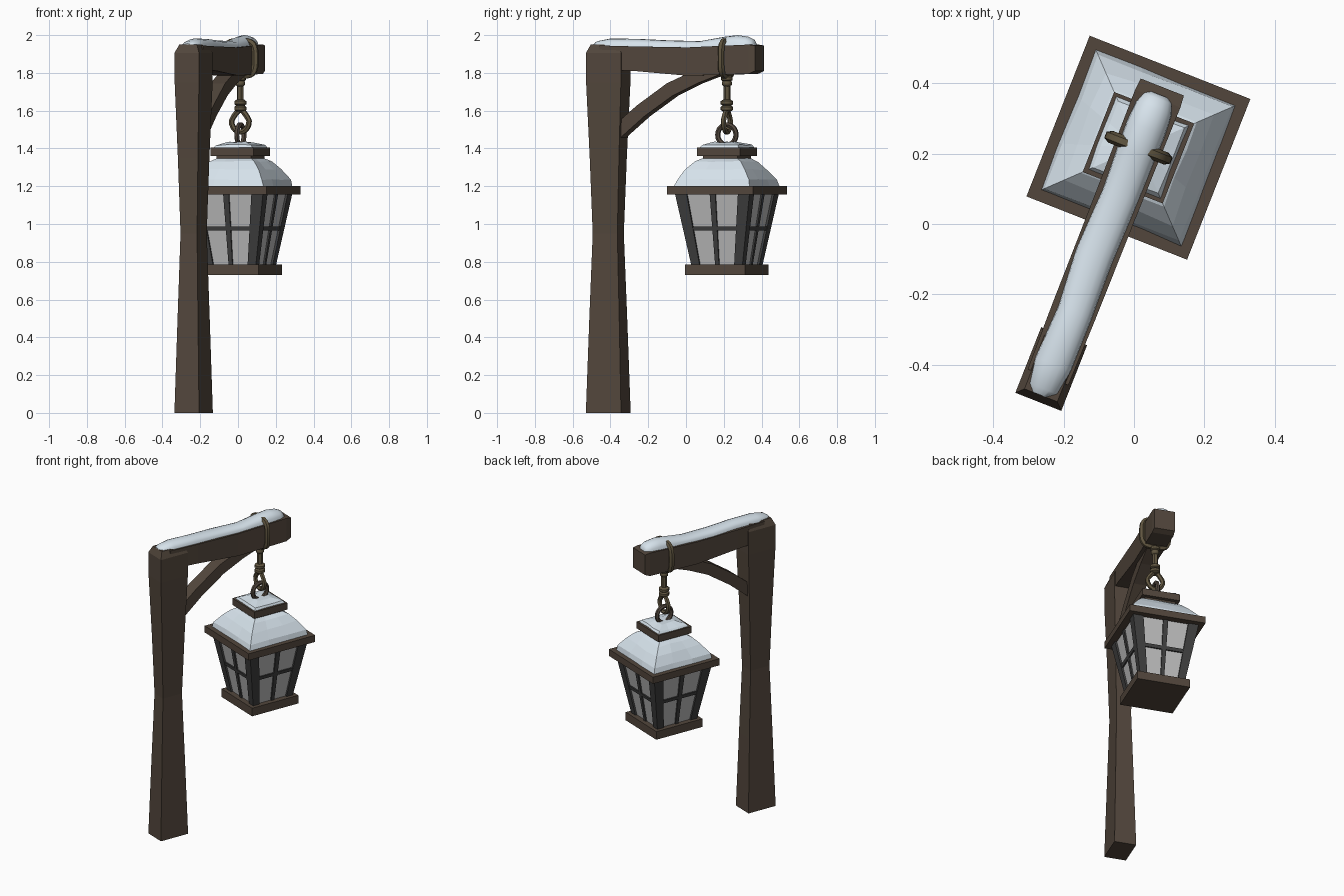
import bpy, bmesh, math, random
from mathutils import Matrix, Vector

if "Cube" in bpy.data.objects:
    bpy.data.objects.remove(bpy.data.objects["Cube"])

random.seed(4)
# Local frame: lantern axis is the origin, beam runs along local y
FRAME = Matrix.Translation((0.0125, 0.2165, 0)) @ Matrix.Rotation(math.radians(-21.5), 4, 'Z')


def material(name, rgb):
    m = bpy.data.materials.new(name)
    m.diffuse_color = (*rgb, 1)
    m.use_nodes = True
    m.node_tree.nodes["Principled BSDF"].inputs["Base Color"].default_value = m.diffuse_color
    return m


WOOD = material("wood", (0.085, 0.062, 0.045))
SNOW = material("snow", (0.68, 0.77, 0.84))
ROPE = material("rope", (0.115, 0.09, 0.05))
IRON = material("dark_frame", (0.05, 0.05, 0.05))
RING = material("ring_metal", (0.08, 0.06, 0.045))
GLASS = material("glass", (0.5, 0.5, 0.5))


def add(name, bm, mat):
    bmesh.ops.recalc_face_normals(bm, faces=bm.faces)
    me = bpy.data.meshes.new(name)
    bm.to_mesh(me)
    bm.free()
    ob = bpy.data.objects.new(name, me)
    bpy.context.collection.objects.link(ob)
    ob.matrix_world = FRAME
    me.materials.append(mat)
    return ob


def loft_into(bm, rings):
    """Bridge equal-length closed rings and cap both ends."""
    vs = [[bm.verts.new(p) for p in r] for r in rings]
    n = len(vs[0])
    for a, b in zip(vs, vs[1:]):
        for i in range(n):
            bm.faces.new((a[i], a[(i + 1) % n], b[(i + 1) % n], b[i]))
    bm.faces.new(vs[0][::-1])
    bm.faces.new(vs[-1])


def loft(name, rings, mat):
    bm = bmesh.new()
    loft_into(bm, rings)
    return add(name, bm, mat)


def rect(hx, hy, z, cy=0):
    return [(-hx, cy - hy, z), (hx, cy - hy, z), (hx, cy + hy, z), (-hx, cy + hy, z)]


def box(name, h, z0, z1, mat):
    return loft(name, [rect(h, h, z0), rect(h, h, z1)], mat)


def upright(hx, y0, z0, y1, z1):
    return [(-hx, y0, z0), (hx, y0, z0), (hx, y1, z1), (-hx, y1, z1)]


def smooth(ob, angle=50):
    bpy.ops.object.select_all(action='DESELECT')
    ob.select_set(True)
    bpy.context.view_layer.objects.active = ob
    bpy.ops.object.shade_smooth_by_angle(angle=math.radians(angle))


def tube(name, pts, r, mat, cyclic=True):
    cu = bpy.data.curves.new(name, 'CURVE')
    cu.dimensions = '3D'
    cu.bevel_depth, cu.bevel_resolution = r, 1
    cu.use_fill_caps = True
    sp = cu.splines.new('POLY')
    sp.points.add(len(pts) - 1)
    for p, q in zip(sp.points, pts):
        p.co = (*q, 1)
    sp.use_cyclic_u = cyclic
    ob = bpy.data.objects.new(name, cu)
    bpy.context.collection.objects.link(ob)
    ob.matrix_world = FRAME
    cu.materials.append(mat)
    bpy.ops.object.select_all(action='DESELECT')
    ob.select_set(True)
    bpy.context.view_layer.objects.active = ob
    bpy.ops.object.convert(target='MESH')
    smooth(bpy.context.object)


def oval(hw, zc, hz, axis, n=20, e=1.0):
    def p(c):
        return math.copysign(abs(c) ** e, c)
    out = []
    for i in range(n):
        a = 2 * math.pi * i / n
        w, z = hw * p(math.cos(a)), zc + hz * p(math.sin(a))
        out.append((w, 0, z) if axis == 'x' else (0, w, z))
    return out


# Waisted post with chamfered top
loft("post", [rect(hx, hy, z, -0.675) for hx, hy, z in (
    (.07, .10, 0), (.058, .085, .5), (.047, .07, .95), (.057, .083, 1.35),
    (.069, .099, 1.75), (.07, .10, 1.905), (.05, .08, 1.95))], WOOD)

# Beam
loft("beam", [upright(hx, y, z0, y, z1) for hx, y, z0, z1 in (
    (.062, -.70, 1.82, 1.945), (.065, -.50, 1.81, 1.94), (.066, -.2, 1.785, 1.935),
    (.069, .15, 1.795, 1.95), (.066, .185, 1.81, 1.945))], WOOD)

# Curved brace
loft("brace", [upright(.042, *p) for p in (
    (-.61, 1.44, -.61, 1.535), (-.454, 1.57, -.495, 1.628), (-.292, 1.68, -.325, 1.745),
    (-.152, 1.745, -.175, 1.81), (.0, 1.80, -.01, 1.825))], WOOD)

# Snow drift on the beam: half-round sections
rings = []
for y, w, top, off in ((-.755, .028, 1.955, -.004), (-.735, .045, 1.968, 0), (-.66, .056, 1.982, 0),
                       (-.5, .052, 1.98, .004), (-.33, .056, 1.972, -.004), (-.15, .054, 1.968, .002),
                       (-.02, .058, 1.99, 0), (.06, .06, 2.0, 0), (.12, .056, 1.992, 0),
                       (.15, .045, 1.978, 0), (.162, .028, 1.96, 0)):
    rings.append([(off + w * math.cos(a), y, 1.93 + (top - 1.93) * math.sin(a) ** .7 if math.sin(a) > 1e-6 else 1.93)
                  for a in [math.pi * i / 8 for i in range(9)]])
smooth(loft("beam_snow", rings, SNOW))

# Rope round the beam, hanging strand, knots and eye
tube("rope_loop", oval(.085, 1.877, .092, 'x', 28, .55), .018, ROPE)
tube("rope_strand", [(0, 0, 1.79), (0, 0, 1.59)], .018, ROPE, False)
for i, (z, r) in enumerate(((1.77, .03), (1.745, .026), (1.642, .033), (1.612, .033))):
    ob = loft("rope_knot_%d" % (i + 1), [
        [(k * r * math.cos(a), k * r * math.sin(a), z + dz) for a in [math.pi * j / 5 for j in range(10)]]
        for k, dz in ((.65, -.016), (1, -.008), (1, .008), (.65, .016))], ROPE)
    smooth(ob)
tube("rope_eye", [(x * (1 - .45 * max(0, (z - 1.545) / .06)), y, z) for x, y, z in oval(.05, 1.545, .058, 'x')],
     .015, ROPE)
tube("lantern_ring", oval(.052, 1.472, .054, 'y'), .014, RING)

# Lantern plates
box("cap_plate", .122, 1.36, 1.405, WOOD)
box("neck", .098, 1.33, 1.362, WOOD)
box("eave_plate", .245, 1.157, 1.202, WOOD)
box("base_plate", .17, .73, .785, WOOD)


# Lumpy snow on roof and cap: jittered square rings
def snow_ring(h, z, jit, n=3):
    c = [(-h, -h), (h, -h), (h, h), (-h, h)]
    out = []
    for i in range(4):
        a, b = Vector(c[i]), Vector(c[(i + 1) % 4])
        for k in range(n):
            p = a.lerp(b, k / n) * (1 + random.uniform(-jit, jit))
            out.append((p.x, p.y, z + random.uniform(-jit, jit) * .15))
    return out


loft("roof_snow", [snow_ring(*s) for s in (
    (.215, 1.195, .015), (.203, 1.235, .02), (.167, 1.29, .03), (.128, 1.33, .02), (.10, 1.347, .01))], SNOW)
loft("cap_snow", [snow_ring(*s) for s in (
    (.112, 1.402, .02), (.10, 1.418, .02), (.05, 1.434, .02))], SNOW)

# Tapered glass body
ZB, ZT, HB, HT = .78, 1.16, .145, .212


def half(z):
    return HB + (HT - HB) * (z - ZB) / (ZT - ZB)


loft("glass", [rect(half(z) - .012, half(z) - .012, z) for z in (ZB, ZT)], GLASS)

# Corner posts and glazing bars, repeated on the four sides
posts, bars = bmesh.new(), bmesh.new()
for k in range(4):
    start_p, start_b = len(posts.verts), len(bars.verts)
    rot = Matrix.Rotation(k * math.pi / 2, 4, 'Z')

    def turn(ring):
        return [rot @ Vector(p) for p in ring]
    loft_into(posts, [turn([(half(z), half(z), z), (half(z) - w, half(z), z),
                            (half(z) - w, half(z) - w, z), (half(z), half(z) - w, z)])
                      for z, w in ((ZB, .047), (ZT, .066))])
    loft_into(bars, [turn(rect(w, .009, z, half(z) - .012)) for z, w in ((ZB, .011), (ZT, .016))])
    loft_into(bars, [turn(rect(half(z) - .03, .009, z, half(z) - .012)) for z in (.965, .987)])
add("corner_posts", posts, IRON)
add("glazing_bars", bars, IRON)
